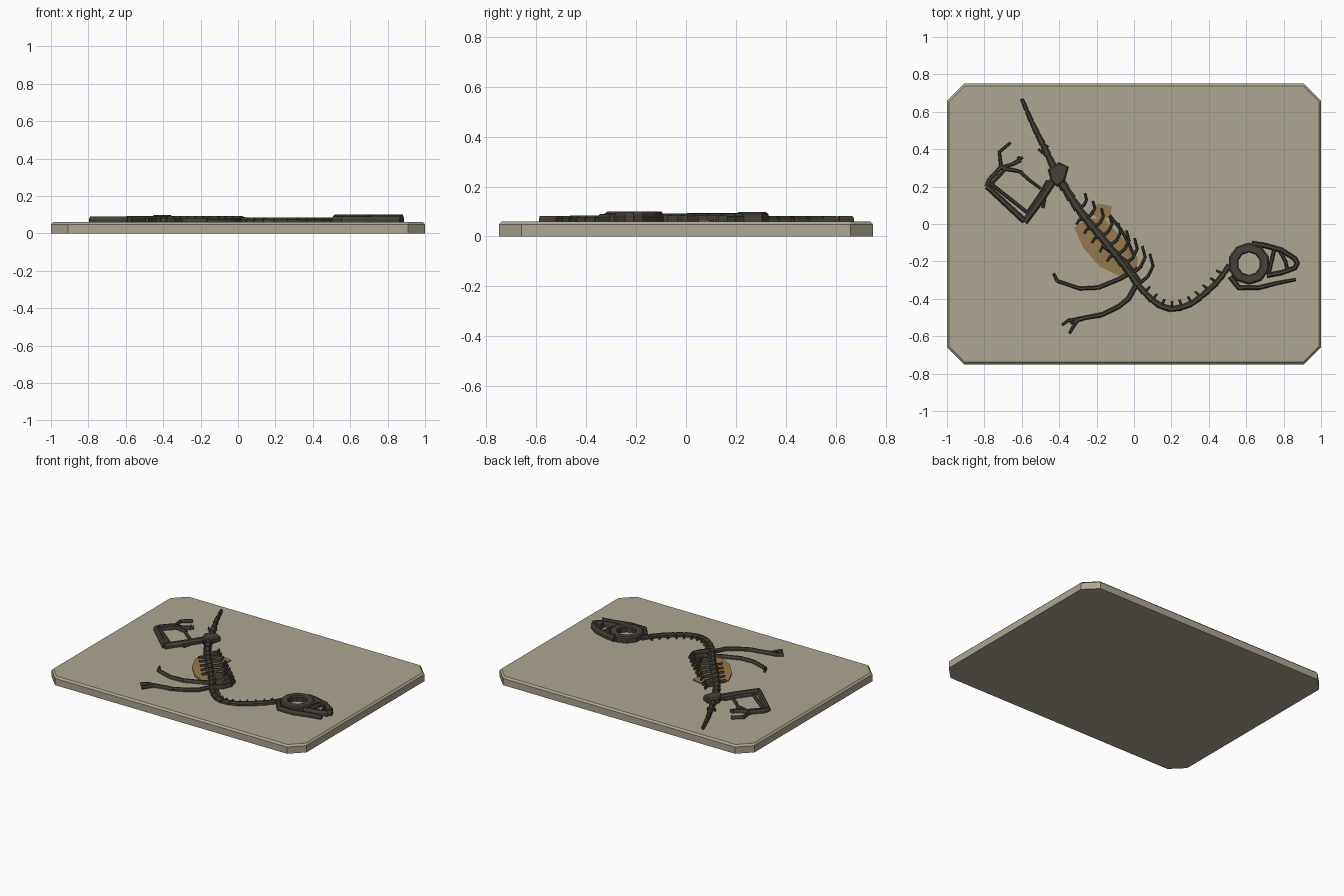
import bpy, bmesh, math
from mathutils import Vector

cube = bpy.data.objects.get("Cube")
if cube:
    bpy.data.objects.remove(cube)


def material(name, rgb):
    m = bpy.data.materials.new(name)
    m.use_nodes = True
    m.diffuse_color = (*rgb, 1)
    m.node_tree.nodes["Principled BSDF"].inputs["Base Color"].default_value = (*rgb, 1)
    return m


STONE = material("pale stone", (0.42, 0.38, 0.29))
BONE = material("dark bone", (0.06, 0.055, 0.042))
STAIN = material("ochre stain", (0.30, 0.19, 0.075))
TOP = 0.06      # slab surface


def finish(name, bm, mat):
    bmesh.ops.recalc_face_normals(bm, faces=bm.faces)
    me = bpy.data.meshes.new(name)
    bm.to_mesh(me)
    bm.free()
    me.materials.append(mat)
    ob = bpy.data.objects.new(name, me)
    bpy.context.collection.objects.link(ob)
    return ob


def plate(name, outline, z0, z1, mat, chamfer=0):
    """Flat outline extruded upward, with an optional chamfer round the top."""
    bm = bmesh.new()
    face = bm.faces.new([bm.verts.new((x, y, z0)) for x, y in outline])
    res = bmesh.ops.extrude_face_region(bm, geom=[face])
    verts = [g for g in res["geom"] if isinstance(g, bmesh.types.BMVert)]
    bmesh.ops.translate(bm, verts=verts, vec=(0, 0, z1 - z0))
    if chamfer:
        rim = [e for e in bm.edges if all(v in verts for v in e.verts)]
        bmesh.ops.bevel(bm, geom=rim, offset=chamfer, segments=1, affect='EDGES')
    return finish(name, bm, mat)


def sweep(bm, path, w0, w1, top):
    """Low bar with bevelled shoulders along a path, tapering from w0 to w1."""
    pts = [Vector(p) for p in path]
    n = len(pts)
    rings = []
    for i, p in enumerate(pts):
        a = (p - pts[max(i - 1, 0)]).normalized()
        b = (pts[min(i + 1, n - 1)] - p).normalized()
        side = (a + b).normalized().orthogonal()
        w = w0 + (w1 - w0) * i / (n - 1)
        mid = TOP + (top - TOP) * 0.6
        section = [(-w, TOP - 0.004), (-w, mid), (-w / 2, top),
                   (w / 2, top), (w, mid), (w, TOP - 0.004)]
        rings.append([bm.verts.new((*(p + side * s), z)) for s, z in section])
    for r, q in zip(rings, rings[1:]):
        for k in range(6):
            bm.faces.new((r[k], r[(k + 1) % 6], q[(k + 1) % 6], q[k]))
    bm.faces.new(rings[0])
    bm.faces.new(rings[-1])


def bone(name, path, w0=0.012, w1=None, top=0.082):
    bm = bmesh.new()
    sweep(bm, path, w0, w0 if w1 is None else w1, top)
    return finish(name, bm, BONE)


def along(path, count):
    """Evenly spaced points on a smoothed path."""
    P = [Vector(p) for p in path]
    P = [P[0] * 2 - P[1]] + P + [P[-1] * 2 - P[-2]]
    fine = []
    for a, b, c, d in zip(P, P[1:], P[2:], P[3:]):
        for k in range(12):
            t = k / 12
            fine.append(0.5 * (2 * b + (c - a) * t + (2 * a - 5 * b + 4 * c - d) * t ** 2
                               + (3 * b - a - 3 * c + d) * t ** 3))
    fine.append(P[-2])
    dist = [0]
    for a, b in zip(fine, fine[1:]):
        dist.append(dist[-1] + (b - a).length)
    out, j = [], 0
    for k in range(count + 1):
        s = dist[-1] * k / count
        while j < len(fine) - 2 and dist[j + 1] < s:
            j += 1
        out.append(fine[j].lerp(fine[j + 1], (s - dist[j]) / (dist[j + 1] - dist[j])))
    return out


def vertebrae(name, path, count, w0, w1, top):
    """Row of separate tapered blocks with a thin cord joining them."""
    pts = along(path, count)
    bm = bmesh.new()
    sweep(bm, pts, w0 * 0.7, w1 * 0.7, top - 0.005)
    for i, (a, b) in enumerate(zip(pts, pts[1:])):
        w = w0 + (w1 - w0) * i / count
        sweep(bm, (a.lerp(b, 0.06), a.lerp(b, 0.94)), w, w * 0.8, top)
    finish(name, bm, BONE)
    return pts


# Slab with cut corners
hx, hy, c = 1.0, 0.75, 0.09
slab = [(hx, hy - c), (hx - c, hy), (c - hx, hy), (-hx, hy - c),
        (-hx, c - hy), (c - hx, -hy), (hx - c, -hy), (hx, c - hy)]
plate("stone_slab", slab, 0, TOP, STONE, 0.012)

# Stain under the ribcage
plate("body_stain", [(-.32, -.02), (-.25, .03), (-.16, .03), (-.02, -.12), (.02, -.18),
                     (.015, -.25), (-.07, -.28), (-.18, -.23), (-.27, -.13)],
      TOP - 0.004, 0.067, STAIN)
plate("small_stain", [(-.24, .06), (-.19, .11), (-.12, .095), (-.125, .04), (-.17, .02)],
      TOP - 0.004, 0.067, STAIN)

# Backbone
neck = vertebrae("neck", [(.51, -.22), (.45, -.305), (.38, -.37), (.30, -.43), (.19, -.455),
                          (.10, -.41), (.02, -.325)], 11, 0.016, 0.018, 0.085)
back = vertebrae("back", [(.02, -.325), (-.07, -.20), (-.18, -.065), (-.29, .07), (-.4, .24)],
                 11, 0.020, 0.026, 0.093)
vertebrae("tail", [(-.4, .24), (-.475, .4), (-.54, .53), (-.6, .67)], 7, 0.022, 0.010, 0.083)

# Small spines on the neck and tail
for i, (a, b) in enumerate(zip(neck[1:-1], neck[2:])):
    d = (b - a).normalized()
    out = Vector((d.y, -d.x))
    bone(f"neck_spine_{i + 1}", (a, a + out * 0.042 + d * 0.008), 0.007, 0.005, 0.08)
for i, (a, b) in enumerate([((-.485, .39), (-.46, .42)), ((-.46, .36), (-.51, .40))]):
    bone(f"tail_spine_{i + 1}", (a, b), 0.008, 0.006)

# Ribs, shrinking toward the hips
for i in range(9):
    a = back[i]
    s = 1 - 0.06 * i
    path = [a, a + Vector((.055, .045)) * s, a + Vector((.082, .10)) * s,
            a + Vector((.065, .165)) * s]
    bone(f"rib_{i + 1}", path, 0.009, 0.006, 0.085)
for i in range(3, 8):
    a = back[i]
    bone(f"short_rib_{i - 2}", (a, a + Vector((-.035, -.005)), a + Vector((-.05, -.03))),
         0.008, 0.006, 0.080)
bone("breast_bar", [(-.13, .045), (-.07, -.03), (-.03, -.10), (.0, -.17)], 0.008, 0.007, 0.08)

# Shoulder and arms
bone("shoulder_blade", [(.03, -.32), (-.05, -.20), (-.17, -.11)], 0.018, 0.012, 0.088)
bone("rear_arm", [(.02, -.24), (-.08, -.295), (-.19, -.34)], 0.012, 0.011)
bone("rear_forearm", [(-.19, -.34), (-.29, -.345), (-.41, -.305)], 0.011, 0.009)
bone("rear_hand", [(-.41, -.305), (-.43, -.265)], 0.009, 0.007)
bone("front_arm", [(.015, -.32), (-.03, -.4), (-.08, -.44), (-.17, -.485)], 0.014, 0.012)
bone("front_forearm", [(-.17, -.485), (-.31, -.51)], 0.013, 0.010)
for i, path in enumerate([[(-.30, -.51), (-.35, -.515), (-.385, -.54)],
                          [(-.30, -.51), (-.325, -.55), (-.345, -.585)],
                          [(-.27, -.505), (-.34, -.53)]]):
    bone(f"front_finger_{i + 1}", path, 0.010, 0.007)

# Hip and leg
plate("hip", [(-.46, .29), (-.40, .33), (-.35, .305), (-.37, .23), (-.41, .20), (-.44, .22)],
      TOP - 0.004, 0.098, BONE, 0.008)
bone("hip_prong", [(-.45, .23), (-.475, .16), (-.487, .085)], 0.011, 0.008)
bone("thigh", [(-.42, .25), (-.49, .14), (-.585, .01)], 0.020, 0.017, 0.094)
bone("thigh_second", [(-.46, .23), (-.50, .16), (-.57, .06)], 0.010, 0.009)
bone("shin", [(-.585, .015), (-.785, .20)], 0.016, 0.014, 0.09)
bone("shin_second", [(-.55, .045), (-.765, .215)], 0.009)
bone("foot", [(-.785, .20), (-.775, .235), (-.71, .305)], 0.012, 0.011, 0.087)
bone("foot_second", [(-.775, .20), (-.69, .29)], 0.008)
for i, path in enumerate([[(-.71, .30), (-.72, .385), (-.66, .435)],
                          [(-.71, .30), (-.65, .32), (-.595, .357)],
                          [(-.71, .30), (-.625, .285), (-.595, .275)],
                          [(-.65, .32), (-.61, .335), (-.62, .36)],
                          [(-.69, .295), (-.61, .28), (-.56, .235), (-.5, .19)]]):
    bone(f"toe_{i + 1}", path, 0.010, 0.007)

# Eye ring: a ten-sided flat ring
bm = bmesh.new()
loops = []
for r, z in [(.113, TOP - .004), (.113, .092), (.104, .1), (.066, .1), (.060, .092), (.060, TOP - .004)]:
    loops.append([bm.verts.new((.615 + r * math.cos(math.tau * (k + .5) / 10),
                                -.212 + r * math.sin(math.tau * (k + .5) / 10), z))
                  for k in range(10)])
for a, b in zip(loops, loops[1:] + loops[:1]):
    for k in range(10):
        bm.faces.new((a[k], a[(k + 1) % 10], b[(k + 1) % 10], b[k]))
finish("eye_ring", bm, BONE)

# Snout and jaws
bone("upper_snout", [(.63, -.105), (.70, -.115), (.79, -.14), (.86, -.185), (.875, -.215)],
     0.014, 0.013, 0.1)
bone("upper_jaw", [(.875, -.205), (.86, -.235), (.79, -.26), (.71, -.275)], 0.013, 0.013, 0.097)
bone("snout_strut_rear", [(.75, -.135), (.735, -.20), (.72, -.265)], 0.010, top=0.092)
bone("snout_strut_front", [(.78, -.145), (.81, -.20), (.82, -.245)], 0.009, top=0.09)
bone("lower_jaw", [(.515, -.28), (.56, -.34), (.67, -.34), (.77, -.315), (.865, -.297)],
     0.016, 0.008, 0.09)
